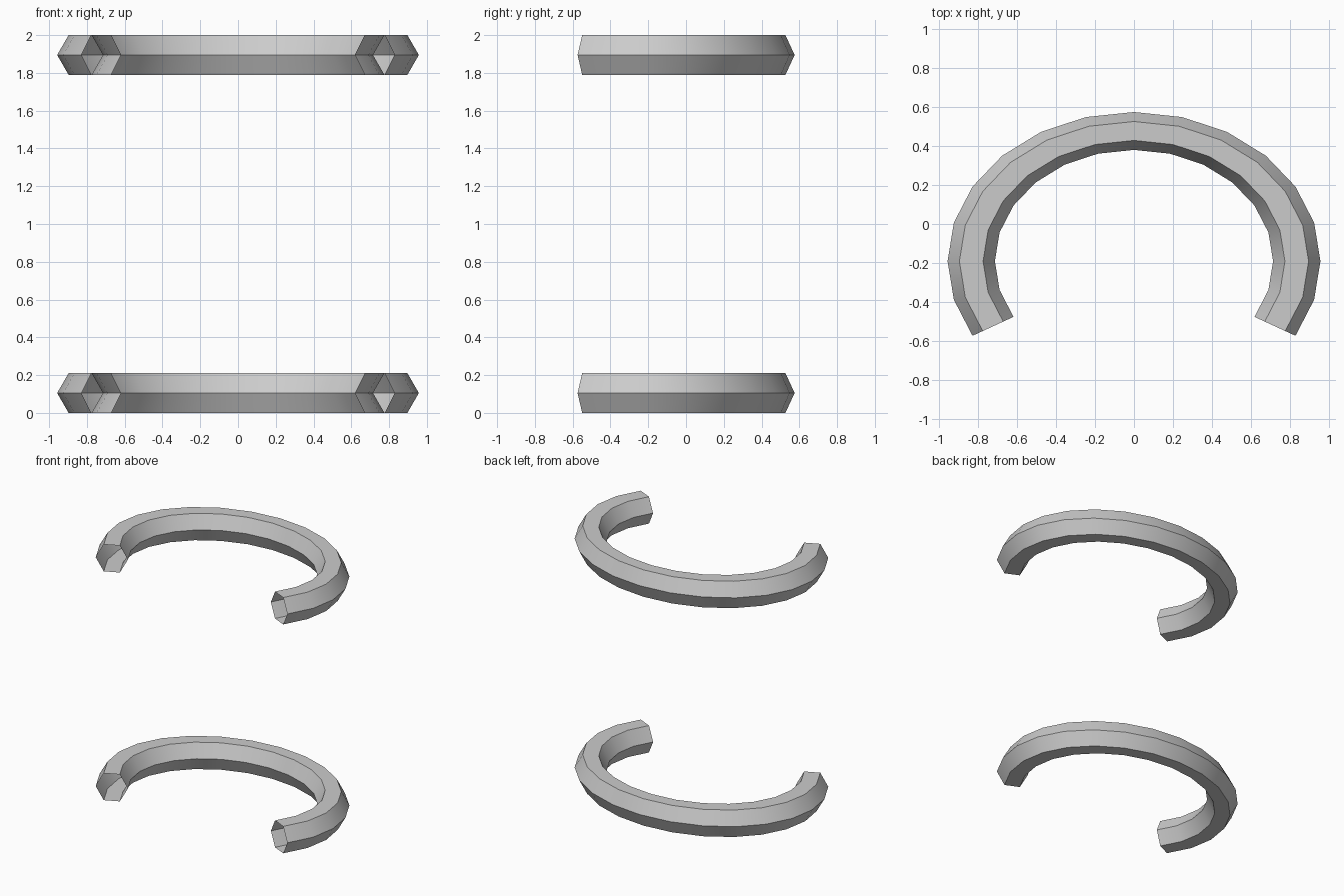
import bpy, bmesh, math
from mathutils import Matrix, Vector

if "Cube" in bpy.data.objects:
    bpy.data.objects.remove(bpy.data.objects["Cube"])

MAJOR, MINOR = 0.836, 0.1215      # ring radius, hexagon radius
HALF_H = MINOR * math.sin(math.radians(60))
SQUASH, CENTRE_Y = 0.8, -0.191    # ring is flattened front to back


def open_ring(name, z):
    bm = bmesh.new()
    # hexagonal cross-section at the right-hand open end
    section = [bm.verts.new((MAJOR + MINOR * math.cos(i * math.pi / 3), 0,
                             MINOR * math.sin(i * math.pi / 3))) for i in range(6)]
    edges = [bm.edges.new((section[i], section[(i + 1) % 6])) for i in range(6)]
    bmesh.ops.rotate(bm, verts=section, cent=(0, 0, 0),
                     matrix=Matrix.Rotation(math.radians(-30), 3, 'Z'))
    # sweep 240 degrees, leaving the ends uncapped
    bmesh.ops.spin(bm, geom=section + edges, cent=(0, 0, 0), axis=(0, 0, 1),
                   angle=math.radians(240), steps=16)
    bmesh.ops.scale(bm, vec=Vector((1, SQUASH, 1)), verts=bm.verts)
    bmesh.ops.translate(bm, vec=Vector((0, CENTRE_Y, z)), verts=bm.verts)
    # make the faces point away from the tube's core
    bmesh.ops.recalc_face_normals(bm, faces=bm.faces)
    bm.normal_update()
    top = max(bm.faces, key=lambda f: f.calc_center_median().z)
    if top.normal.z < 0:
        bmesh.ops.reverse_faces(bm, faces=bm.faces)
    mesh = bpy.data.meshes.new(name)
    bm.to_mesh(mesh)
    bm.free()
    obj = bpy.data.objects.new(name, mesh)
    bpy.context.collection.objects.link(obj)
    bpy.ops.object.select_all(action='DESELECT')
    obj.select_set(True)
    bpy.context.view_layer.objects.active = obj
    bpy.ops.object.shade_smooth_by_angle(angle=math.radians(30))


# two matching open rings, bottom and top
open_ring("lower_ring", HALF_H)
open_ring("upper_ring", 2 - HALF_H)
